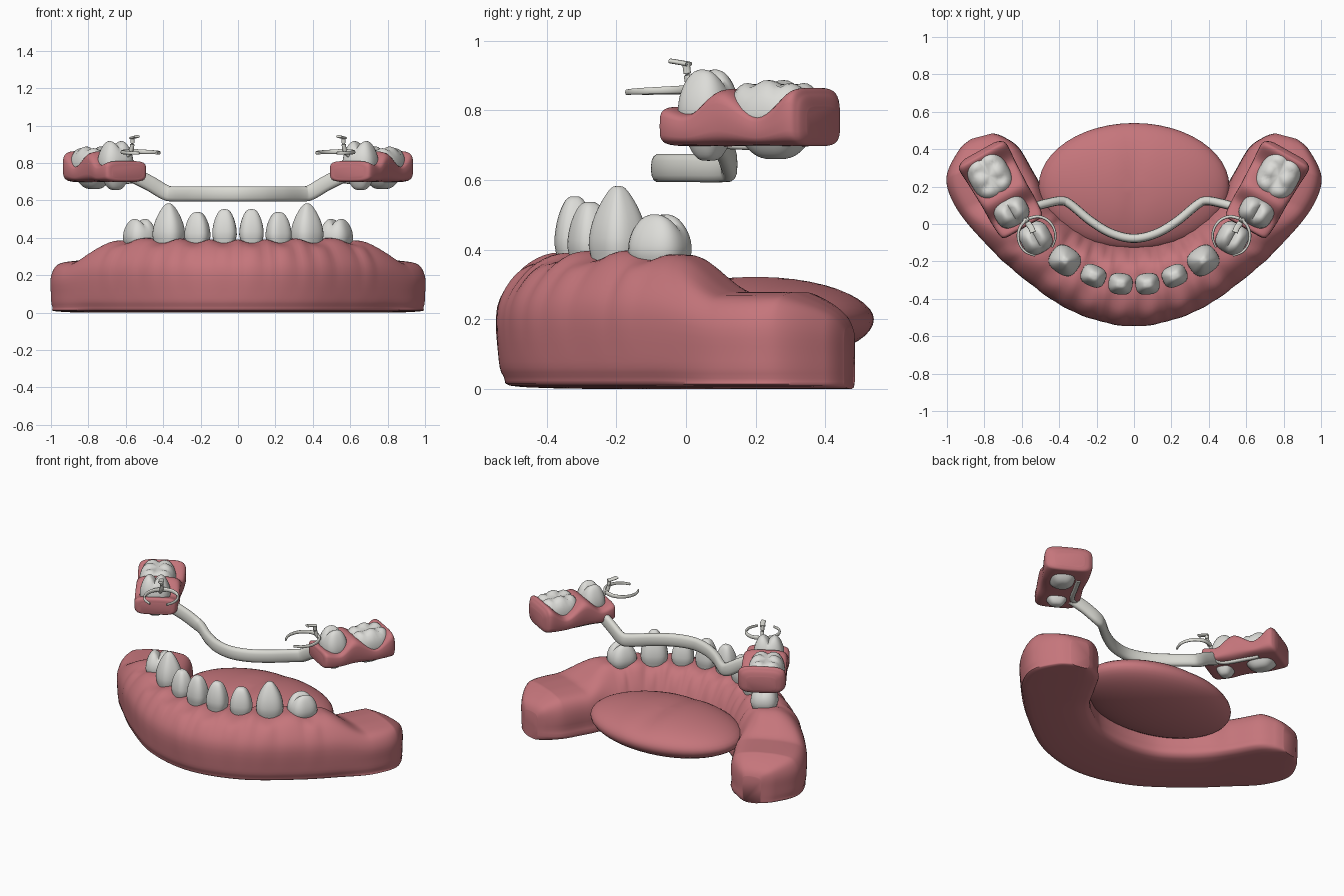
import bpy, bmesh, math
from mathutils import Vector

if "Cube" in bpy.data.objects:
    bpy.data.objects.remove(bpy.data.objects["Cube"])


def material(name, r, g, b):
    m = bpy.data.materials.new(name)
    m.use_nodes = True
    m.diffuse_color = (r, g, b, 1)
    m.node_tree.nodes["Principled BSDF"].inputs["Base Color"].default_value = (r, g, b, 1)
    return m


GUM = material("gum pink", 0.56, 0.18, 0.20)
ENAMEL = material("tooth ivory", 0.72, 0.72, 0.69)
METAL = material("metal grey", 0.70, 0.70, 0.65)


def finish(name, bm, mat, angle=50):
    bmesh.ops.recalc_face_normals(bm, faces=bm.faces)
    mesh = bpy.data.meshes.new(name)
    bm.to_mesh(mesh)
    bm.free()
    mesh.materials.append(mat)
    ob = bpy.data.objects.new(name, mesh)
    bpy.context.collection.objects.link(ob)
    bpy.ops.object.select_all(action="DESELECT")
    ob.select_set(True)
    bpy.context.view_layer.objects.active = ob
    bpy.ops.object.shade_smooth_by_angle(angle=math.radians(angle))


def spline(rows, t):
    """Catmull-Rom value at t through tuples placed at whole numbers."""
    i = min(max(int(math.floor(t)), 0), len(rows) - 2)
    f = t - i
    p = [Vector(rows[min(max(k, 0), len(rows) - 1)]) for k in range(i - 1, i + 3)]
    return 0.5 * (2 * p[1] + (p[2] - p[0]) * f + (2 * p[0] - 5 * p[1] + 4 * p[2] - p[3]) * f ** 2
                  + (3 * p[1] - p[0] - 3 * p[2] + p[3]) * f ** 3)


def loft(name, rings, mat, angle=50):
    bm = bmesh.new()
    loops = [[bm.verts.new(co) for co in ring] for ring in rings]
    for a, b in zip(loops, loops[1:]):
        for k in range(len(a)):
            j = (k + 1) % len(a)
            bm.faces.new((a[k], a[j], b[j], b[k]))
    bm.faces.new(loops[0])
    bm.faces.new(loops[-1])
    finish(name, bm, mat, angle)


def power(v, e):
    return math.copysign(abs(v) ** e, v)


def oval(n, e):
    angles = [2 * math.pi * k / n for k in range(n)]
    return [(power(math.cos(a), e), power(math.sin(a), e)) for a in angles]


def tube(name, pts, width, height, mat, steps=6, taper=1.0, e=0.8):
    """Sweep an oval along a smooth path."""
    n = (len(pts) - 1) * steps
    path = [spline(pts, k / steps) for k in range(n + 1)]
    rings = []
    for k, p in enumerate(path):
        d = (path[min(k + 1, n)] - path[max(k - 1, 0)]).normalized()
        side = d.cross(Vector((0, 0, 1)))
        side = side.normalized() if side.length > 0.2 else Vector((1, 0, 0))
        up = side.cross(d)
        s = 1 + (taper - 1) * k / n
        rings.append([p + side * u * width * s + up * v * height * s for u, v in oval(14, e)])
    loft(name, rings, mat)


# Lower gum: plan outline rows are outer x, y, inner x, y
OUTLINE = [(-0.33, -0.46, -0.2, -0.06), (0, -0.54, 0, -0.09), (0.33, -0.46, 0.2, -0.06),
           (0.62, -0.26, 0.35, 0.03), (0.83, -0.06, 0.46, 0.14), (0.955, 0.10, 0.54, 0.27),
           (1.0, 0.25, 0.62, 0.405), (0.935, 0.395, 0.70, 0.465), (0.87, 0.455, 0.755, 0.485)]
RIDGE = [(0.7, 0.005), (0.93, 0.035), (1, 0.1), (1, 0.235), (0.73, 0.33), (0.38, 0.38),
         (0, 0.388), (-0.36, 0.375), (-0.66, 0.30), (-0.9, 0.2), (-0.97, 0.1), (-0.85, 0.01)]
BLOCK = [(0.78, 0.005), (0.96, 0.03), (1, 0.1), (1, 0.19), (0.82, 0.255), (0.4, 0.275),
         (0, 0.278), (-0.4, 0.275), (-0.82, 0.255), (-1, 0.19), (-1, 0.08), (-0.85, 0.005)]
GROOVE = {3: 0.05, 4: 0.13, 5: 0.14, 7: 0.14, 8: 0.12}
TOOTH_T = (0.26, 0.8, 1.47, 2.35)


def gum_ring(t):
    o = spline(OUTLINE, abs(t) + 1)
    sign = 1 if t >= 0 else -1
    f = min(max((abs(t) - 2.7) / 1.15, 0), 1)
    f = f * f * (3 - 2 * f)
    bulge = max(math.exp(-((abs(t) - c) / 0.22) ** 2) for c in TOOTH_T)
    if abs(t) > TOOTH_T[-1]:
        bulge = max(bulge, 0.5)
    tip = max(abs(t) - 5, 0)
    outer, inner = Vector(o[:2]), Vector(o[2:])
    mid, half = (outer + inner) / 2, (outer - inner) / 2
    ctrl = []
    for k, (a, b) in enumerate(zip(RIDGE, BLOCK)):
        u, z = (a[i] * (1 - f) + b[i] * f for i in (0, 1))
        u += math.copysign((bulge - 0.5) * GROOVE.get(k, 0) * (1 - f), u)
        if k in (5, 6, 7):
            z += (0.4 - bulge) * 0.025 * (1 - f)
        if z > 0.15:
            z -= (z - 0.12) * 0.33 * tip
        ctrl.append((u, z))
    ring, n = [], len(ctrl)
    for k in range(n):
        around = [ctrl[(k + j) % n] for j in (-1, 0, 1, 2)]
        for s in range(4):
            u, z = spline(around, 1 + s / 4)
            p = mid + half * u
            ring.append((sign * p.x, p.y, max(z, 0)))
    return ring


loft("lower_gum", [gum_ring(k / 16) for k in range(-112, 113)], GUM, 60)

# Tongue: flattened ball with a shallow centre crease
bm = bmesh.new()
bmesh.ops.create_uvsphere(bm, u_segments=48, v_segments=24, radius=1)
for v in bm.verts:
    crease = 0.012 * math.exp(-(v.co.x / 0.12) ** 2) * max(v.co.z, 0)
    v.co = (v.co.x * 0.51, v.co.y * 0.34 + 0.2, v.co.z * 0.125 + 0.2 - crease)
finish("tongue", bm, GUM)


def tooth(name, pos, size, angle, z0, z1, cusps=(0, 0), depth=0.0, point=0.3):
    """Rounded crown; cusps counts bumps along width and length, point narrows the tip."""
    bm = bmesh.new()
    bmesh.ops.create_uvsphere(bm, u_segments=32, v_segments=24, radius=1)
    c, s = math.cos(angle), math.sin(angle)
    for v in bm.verts:
        x, y, z = v.co
        r = max(math.hypot(x, y), 1e-4)
        # Squared-off outline with fuller sides than a ball
        full = r ** 0.55 / max((abs(x) ** 2.8 + abs(y) ** 2.8) ** (1 / 2.8), 1e-4)
        narrow = 1 - point * z * z if z > 0 else 1 + 0.35 * z
        u, w = x * full * narrow, y * full * narrow
        h = z
        if z > 0 and cusps[0]:
            bump = 1.0
            for q, n in zip((u, w), cusps):
                q = min(max(q, -1), 1)
                bump *= abs(math.sin(n * math.pi * (q + 1) / 2)) ** 0.7
            h = z ** 0.8 - depth * (1 - bump) * z
        px, py = u * size[0] / 2, w * size[1] / 2
        v.co = (pos[0] + px * c - py * s, pos[1] + px * s + py * c,
                (z0 + z1) / 2 + h * (z1 - z0) / 2)
    finish(name, bm, ENAMEL, 70)


# Denture saddle rows: distance along axis, half width, bottom, top
SADDLE = [(-0.015, 0.09, 0.72, 0.78), (0.0, 0.125, 0.70, 0.81), (0.09, 0.135, 0.697, 0.795),
          (0.19, 0.135, 0.697, 0.862), (0.32, 0.14, 0.697, 0.79), (0.42, 0.145, 0.697, 0.862),
          (0.45, 0.125, 0.70, 0.845), (0.462, 0.09, 0.72, 0.81)]

for side, m in (("left", 1), ("right", -1)):
    # Lower teeth
    tooth(side + "_central_incisor", (m * 0.072, -0.32), (0.13, 0.115), m * 0.1, 0.28, 0.553)
    tooth(side + "_lateral_incisor", (m * 0.217, -0.277), (0.135, 0.115), m * 0.42, 0.28, 0.537)
    tooth(side + "_canine", (m * 0.37, -0.195), (0.165, 0.15), m * 0.6, 0.24, 0.583, point=0.55)
    tooth(side + "_lower_premolar", (m * 0.525, -0.075), (0.165, 0.17), m * -0.5, 0.28, 0.505,
          (2, 1), 0.28, 0.15)

    # Denture saddle
    rings = []
    for k in range(57):
        a, half, lo, hi = spline(SADDLE, k / 8)
        ring = []
        for u, v in oval(32, 0.47):
            d = u * half
            ring.append((m * (0.60 + 0.49 * a + 0.87 * d), -0.01 + 0.87 * a - 0.49 * d,
                         (lo + hi) / 2 + v * (hi - lo) / 2))
        rings.append(ring)
    loft(side + "_denture_saddle", rings, GUM)

    # Denture teeth
    tooth(side + "_denture_premolar", (m * 0.655, 0.065), (0.185, 0.155), m * -0.51, 0.655, 0.922,
          (2, 1), 0.28, 0.15)
    tooth(side + "_denture_molar", (m * 0.772, 0.258), (0.22, 0.26), m * -0.51, 0.66, 0.89,
          (2, 3), 0.2, 0.0)

    # Clasp arms curl forward round the tooth, with an occlusal rest on a post
    for arm, turn in (("inner", -1), ("outer", 1)):
        pts = []
        for k in range(6):
            a = math.radians(65 + turn * k * 30)
            pts.append((m * (0.52 + 0.1 * math.cos(a)), -0.065 + 0.105 * math.sin(a), 0.862 - 0.002 * k))
        tube(side + "_clasp_" + arm, pts, 0.009, 0.013, METAL, 5, 0.6)
    tube(side + "_clasp_post", [(m * 0.61, 0.04, 0.82), (m * 0.575, 0.015, 0.86), (m * 0.565, 0.005, 0.9),
                                (m * 0.565, 0.0, 0.935)], 0.011, 0.011, METAL)
    tube(side + "_clasp_rest", [(m * 0.57, 0.008, 0.933), (m * 0.55, -0.02, 0.938),
                                (m * 0.54, -0.045, 0.942)], 0.016, 0.007, METAL)
    # Thin wire under the saddle
    tube(side + "_saddle_wire", [(m * 0.53, 0.1, 0.71), (m * 0.59, 0.13, 0.70), (m * 0.66, 0.25, 0.698),
                                 (m * 0.70, 0.32, 0.70)], 0.014, 0.012, METAL)

# Connecting bar between the saddles
half_bar = [(0.56, 0.085, 0.735), (0.47, 0.11, 0.69), (0.39, 0.124, 0.643), (0.34, 0.105, 0.634),
            (0.23, 0.015, 0.634), (0.12, -0.05, 0.634)]
bar = half_bar + [(0, -0.077, 0.634)] + [(-x, y, z) for x, y, z in reversed(half_bar)]
tube("connecting_bar", bar, 0.024, 0.041, METAL, 8, 1.0, 0.8)
